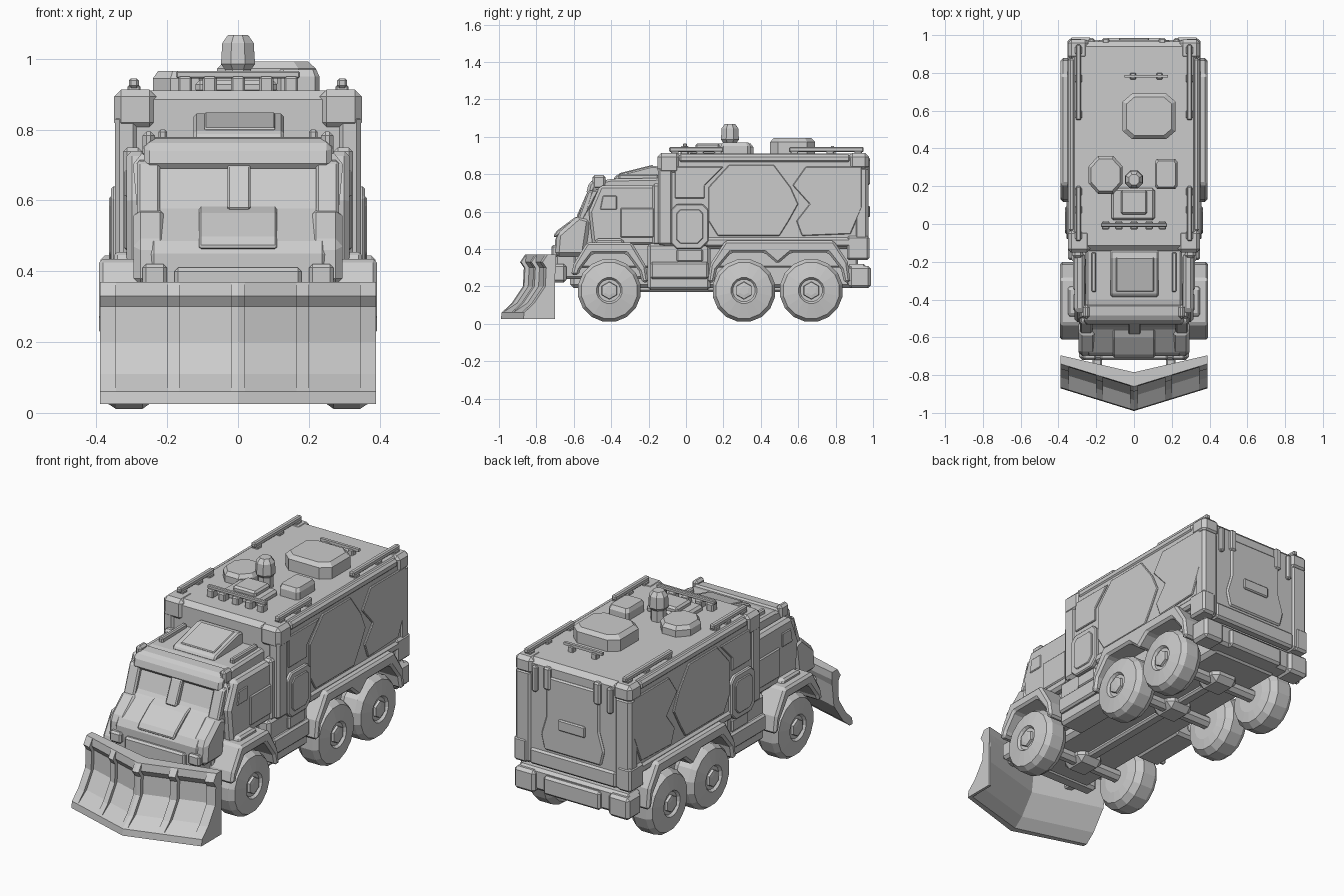
import bpy, bmesh, math

grey = bpy.data.materials.new("plain_grey")
grey.diffuse_color = (0.6, 0.6, 0.6, 1)


def finish(name, bm, bevel=0.0):
    bmesh.ops.recalc_face_normals(bm, faces=bm.faces)
    me = bpy.data.meshes.new(name)
    bm.to_mesh(me)
    bm.free()
    me.materials.append(grey)
    ob = bpy.data.objects.new(name, me)
    bpy.context.collection.objects.link(ob)
    if bevel:
        m = ob.modifiers.new("bevel", 'BEVEL')
        m.width, m.segments, m.limit_method = bevel, 1, 'ANGLE'
    return ob


def loft(name, sections, bevel=0.0):
    """Skin closed sections that share a point count, then cap both ends."""
    bm = bmesh.new()
    rows = [[bm.verts.new(p) for p in s] for s in sections]
    n = len(rows[0])
    for a, b in zip(rows, rows[1:]):
        for i in range(n):
            bm.faces.new((a[i], a[(i + 1) % n], b[(i + 1) % n], b[i]))
    bm.faces.new(rows[0])
    bm.faces.new(rows[-1])
    return finish(name, bm, bevel)


def prism(name, pts, axis, lo, hi, bevel=0.0):
    place = {'x': lambda p, d: (d, p[0], p[1]), 'y': lambda p, d: (p[0], d, p[1]),
             'z': lambda p, d: (p[0], p[1], d)}[axis]
    return loft(name, [[place(p, d) for p in pts] for d in (lo, hi)], bevel)


def box(name, x0, x1, y0, y1, z0, z1, bevel=0.0):
    return prism(name, [(x0, y0), (x1, y0), (x1, y1), (x0, y1)], 'z', z0, z1, bevel)


def pair(name, x0, x1, y0, y1, z0, z1, bevel=0.0):
    for s, tag in ((1, "right_"), (-1, "left_")):
        box(tag + name, s * x0, s * x1, y0, y1, z0, z1, bevel)


def side_prism(name, pts, x0, x1, bevel=0.0):
    for s, tag in ((1, "right_"), (-1, "left_")):
        prism(tag + name, pts, 'x', s * x0, s * x1, bevel)


# Cargo body and its armour rim
box("cargo_body", -.34, .34, -.14, .965, .40, .91, .025)
pair("top_front_corner", .23, .35, -.152, -.03, .80, .913, .02)
pair("top_rear_corner", .24, .35, .87, .978, .82, .913, .02)
pair("top_edge_trim", .31, .347, -.04, .88, .86, .905, .012)
pair("front_post", .285, .347, -.15, -.07, .42, .84, .012)
pair("rear_post", .25, .347, .90, .975, .34, .84, .015)
pair("lower_trim", .30, .352, .10, .95, .41, .46, .012)
pair("rear_side_block", .27, .352, .86, .98, .34, .47, .012)

# Angular armour plates on the sides
plates = {
    "middle_plate": [(.17, .47), (.12, .55), (.12, .73), (.23, .85), (.47, .85), (.56, .73),
                     (.60, .64), (.55, .55), (.50, .47)],
    "rear_plate": [(.57, .74), (.64, .84), (.94, .84), (.94, .62), (.88, .48), (.62, .47),
                   (.59, .55), (.66, .64)],
    "front_plate": [(-.06, .67), (-.06, .84), (.20, .84), (.10, .74), (.10, .67)],
}
for n, pts in plates.items():
    side_prism(n, pts, .33, .348, .004)

# Side hatch with a raised frame
hatch = [(-.08, .43), (-.05, .40), (.08, .40), (.12, .44), (.12, .61), (.09, .64), (-.05, .64), (-.08, .61)]
side_prism("side_hatch_frame", hatch, .33, .358, .006)
side_prism("side_hatch_panel", [(.02 + (y - .02) * .72, .52 + (z - .52) * .76) for y, z in hatch], .35, .364, .004)

# Rear wall details
prism("rear_door", [(-.17, .44), (.17, .44), (.19, .52), (.16, .62), (.16, .84), (-.16, .84), (-.16, .62),
                    (-.19, .52)], 'y', .95, .975, .008)
box("rear_plate_holder", -.08, .08, .96, .985, .57, .63, .006)
pair("rear_inner_tab", .13, .17, .95, .984, .77, .89, .008)
pair("rear_outer_tab", .21, .24, .95, .984, .74, .88, .008)
box("rear_lower_panel", -.26, .26, .92, .975, .34, .43, .012)

# Cab: profile lofted across x, narrower toward the roof
cab_profile = [(-.13, .20), (-.23, .24), (-.66, .24), (-.70, .30), (-.70, .45), (-.68, .485), (-.57, .57),
               (-.55, .585), (-.505, .70), (-.49, .755), (-.40, .775), (-.13, .78)]
def cab_section(w):
    return [(w * (.255 if z > .72 else .285 if z > .5 else .25), y, z) for y, z in cab_profile]
loft("cab", [cab_section(w) for w in (-1, 1)], .012)
side_prism("cab_door", [(-.50, .42), (-.15, .42), (-.15, .74), (-.46, .74), (-.52, .60)], .26, .315, .015)
side_prism("door_window", [(-.46, .61), (-.37, .61), (-.37, .685), (-.445, .685)], .30, .32, .004)
side_prism("door_panel", [(-.35, .46), (-.17, .46), (-.17, .62), (-.35, .62)], .30, .322, .006)
pair("cab_rear_pillar", .27, .325, -.18, -.13, .42, .75, .012)
side_prism("windscreen_pillar", [(-.58, .56), (-.55, .55), (-.46, .72), (-.525, .71)], .22, .285, .008)
prism("windscreen_divider", [(-.585, .575), (-.55, .57), (-.49, .71), (-.53, .70)], 'x', -.03, .035, .006)
prism("windscreen_brow", [(-.535, .69), (-.46, .69), (-.42, .78), (-.485, .775), (-.52, .755)], 'x', -.265, .265, .015)
pair("brow_end", .235, .27, -.50, -.43, .72, .795, .012)
pair("roof_rib", .20, .225, -.36, -.15, .77, .80, .006)
side_prism("bonnet_side", [(-.70, .36), (-.54, .36), (-.51, .56), (-.575, .58), (-.69, .48)], .20, .295, .02)
prism("bonnet_ridge", [(-.70, .46), (-.56, .56), (-.555, .585), (-.60, .565), (-.69, .498), (-.71, .47)],
      'x', -.11, .11, .006)
box("grille", -.18, .18, -.72, -.69, .31, .41, .01)
pair("headlamp", .20, .27, -.72, -.68, .36, .42, .01)
box("front_bumper", -.29, .29, -.72, -.64, .22, .32, .015)

# Tilted hatch on the cab roof
prism("cab_hatch", [(-.39, .77), (-.14, .77), (-.14, .84), (-.18, .845), (-.375, .795)], 'x', -.125, .13, .008)
prism("cab_hatch_lid", [(-.355, .79), (-.175, .836), (-.178, .85), (-.358, .805)], 'x', -.095, .105, .004)

# Plough: a curved V-shaped sheet with front ribs and one end gusset
blade = [(-.86, .37), (-.865, .33), (-.845, .30), (-.85, .20), (-.91, .11), (-.985, .06), (-.99, .025)]
back = [(-.955, .025), (-.90, .07), (-.82, .18), (-.805, .30), (-.785, .33), (-.785, .37)]
def blade_section(x, out=0.0):
    t = abs(x) / .39
    front = [(x, y + .12 * t - (out if .02 < z < .36 and y > -.98 else 0), z) for y, z in blade]
    return front + [(x, y + .09 * t + .02 * t * (z < .32), z) for y, z in back]
loft("plough_blade", [blade_section(x) for x in (-.39, 0, .39)])
for a, b in ((-.39, -.345), (-.20, -.165), (-.02, 0), (0, .02), (.165, .20), (.345, .39)):
    loft("plough_rib", [blade_section(x, .022) for x in (a, b)])
prism("plough_end_gusset", [(-.86, .025), (-.70, .025), (-.70, .37), (-.74, .37), (-.73, .2), (-.80, .1)], 'x', .375, .39)
pair("plough_arm", .17, .22, -.77, -.60, .24, .29, .008)

# Wheels: faceted tyre with a nearly flat side and a six-sided hub
rings = [(.09, .225), (.145, .235), (.17, .27), (.17, .345), (.152, .372), (.07, .385), (.06, .372)]
def ring(r, x, y, n):
    return [(x, y + r * math.cos(2 * math.pi * (i + .5) / n), .178 + r * math.sin(2 * math.pi * (i + .5) / n))
            for i in range(n)]
for y, spot in ((-.41, "front"), (.31, "middle"), (.67, "rear")):
    for s in (1, -1):
        loft(spot + "_wheel", [ring(r, s * x, y, 16) for r, x in rings])
        loft(spot + "_hub", [ring(r, s * x, y, 6) for r, x in ((.05, .36), (.045, .385), (.025, .388))])
    loft(spot + "_axle", [ring(.035, x, y, 8) for x in (-.25, .25)])
    box(spot + "_differential", -.08, .08, y - .08, y + .08, .14, .26, .03)

# Wheel arches
front_arch = [(-.615, .26), (-.60, .32), (-.53, .435), (-.29, .435), (-.215, .31), (-.20, .22),
              (-.235, .22), (-.25, .28), (-.32, .375), (-.50, .375), (-.565, .29), (-.575, .26)]
rear_arch = [(.115, .22), (.13, .32), (.21, .445), (.79, .445), (.865, .33), (.88, .22),
             (.845, .22), (.83, .29), (.76, .38), (.56, .38), (.49, .32), (.42, .38),
             (.24, .38), (.165, .29), (.15, .22)]
side_prism("front_arch", front_arch, .22, .393, .012)
side_prism("rear_arch", rear_arch, .25, .388, .012)
side_prism("front_arch_cap", [(-.50, .41), (-.32, .41), (-.34, .455), (-.48, .455)], .25, .35, .01)

# Chassis, sills and underside
box("floor", -.27, .27, -.60, .92, .30, .43, .01)
box("chassis", -.205, .205, -.62, .90, .19, .32, .02)
pair("sill", .18, .33, -.205, .13, .18, .43, .015)
pair("sill_step", .30, .35, -.19, .12, .24, .33, .01)
pair("step_plate", .30, .343, -.05, .09, .33, .40, .008)
box("drive_shaft", -.03, .03, -.41, .67, .17, .22, .01)

# Rear bumper
box("rear_bumper", -.335, .335, .86, .965, .20, .32, .015)
pair("bumper_end", .22, .345, .87, .988, .19, .31, .015)
box("bumper_middle", -.17, .17, .90, .985, .20, .30, .012)

# Roof rails
for y0, y1 in ((-.09, .20), (.55, .95)):
    pair("roof_rail", .28, .308, y0, y1, .918, .945, .006)
    for y in (y0 + .01, (y0 + y1) / 2, y1 - .05):
        pair("rail_foot", .275, .312, y, y + .04, .895, .925, .004)

# Roof hatches
def hatch_lid(name, cx, cy, rx, ry, z1, c=.35):
    def outline(k, z):
        return [(cx + rx * k * u, cy + ry * k * v, z) for u, v in
                ((-1, c - 1), (c - 1, -1), (1 - c, -1), (1, c - 1), (1, 1 - c), (1 - c, 1), (c - 1, 1), (-1, 1 - c))]
    loft(name, [outline(1, .90), outline(1, z1 - .02), outline(.85, z1)])
hatch_lid("large_hatch", .08, .57, .14, .12, .992)
hatch_lid("round_hatch", -.15, .26, .09, .10, .965, .55)
hatch_lid("small_hatch", .17, .265, .06, .08, .97, .2)

# Roof light rack and sensor head
box("rack_bar", -.175, .175, -.015, .005, .945, .965, .004)
for x in (-.15, -.08, 0, .08, .15):
    box("rack_lamp", x - .02, x + .02, -.03, .015, .905, .95, .006)
box("equipment_base", -.12, .11, .02, .19, .90, .94, .012)
box("equipment_box", -.07, .07, .05, .18, .93, .965, .01)
head = ((.04, .90), (.04, .97), (.052, .985), (.048, 1.045), (.03, 1.068))
loft("sensor_head", [[(r * math.cos(i * math.pi / 4 + .39), .235 + r * math.sin(i * math.pi / 4 + .39), z)
                      for i in range(8)] for r, z in head])
box("aerial_bar", -.05, .18, .775, .79, .935, .95)
for x in (-.02, .12):
    box("aerial_foot", x, x + .03, .765, .80, .90, .94, .004)
